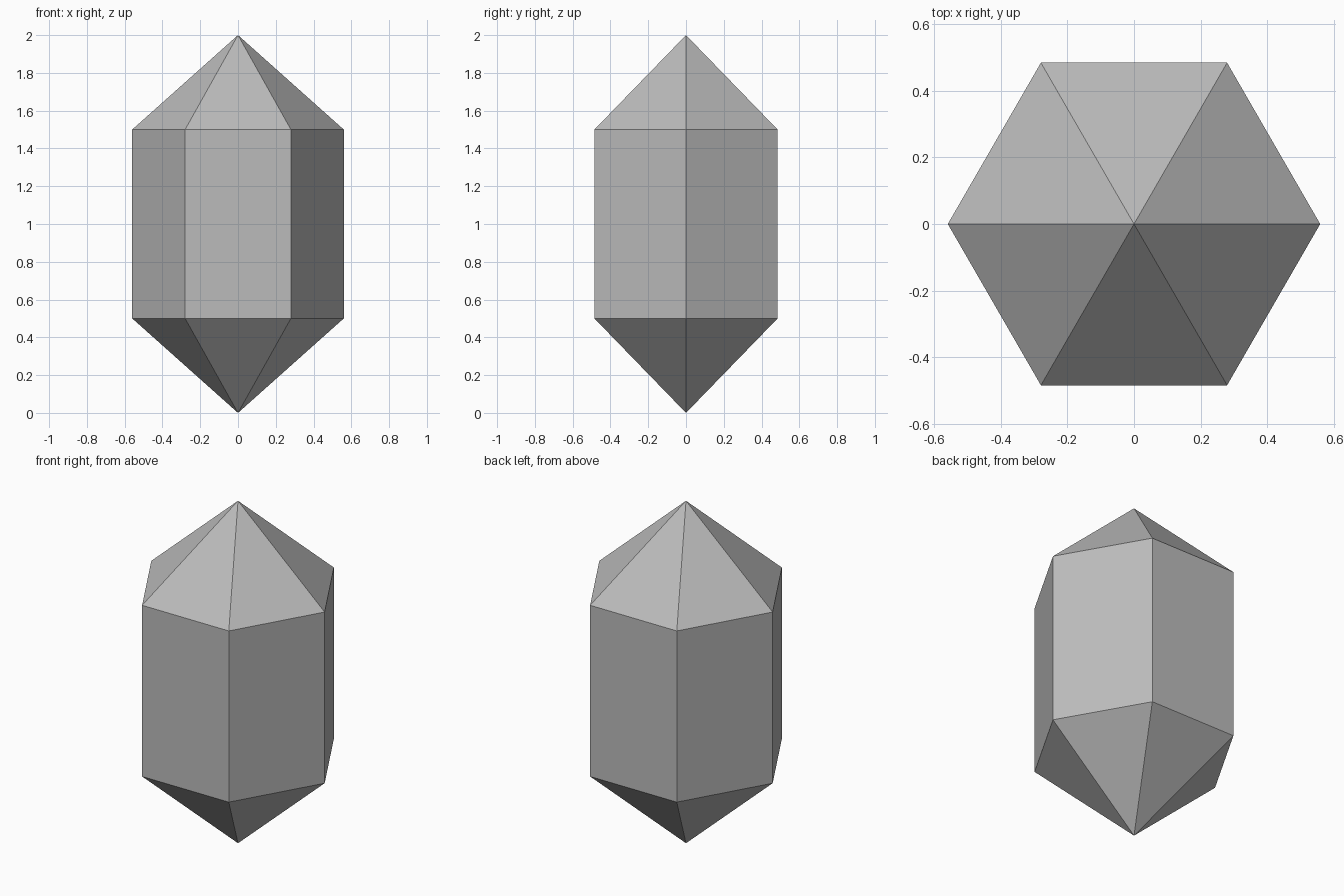
import bpy
import bmesh
from math import cos, sin, tau

cube = bpy.data.objects.get("Cube")
if cube:
    bpy.data.objects.remove(cube, do_unlink=True)

SIDES = 6
RADIUS = 0.56
LOW, HIGH, TIP = 0.5, 1.5, 2.0

# Plain grey stone
stone = bpy.data.materials.new("grey_stone")
stone.use_nodes = True
stone.diffuse_color = (0.5, 0.5, 0.5, 1)
shader = next(n for n in stone.node_tree.nodes if n.type == "BSDF_PRINCIPLED")
shader.inputs["Base Color"].default_value = stone.diffuse_color

bm = bmesh.new()


def ring(z):
    """Hexagonal ring of corners at height z, with a corner on the x axis."""
    return [bm.verts.new((RADIUS * cos(tau * i / SIDES),
                          RADIUS * sin(tau * i / SIDES), z))
            for i in range(SIDES)]


# Prism sides with a pointed cap at each end
bottom_tip = bm.verts.new((0, 0, 0))
top_tip = bm.verts.new((0, 0, TIP))
lower, upper = ring(LOW), ring(HIGH)
for i in range(SIDES):
    j = (i + 1) % SIDES
    bm.faces.new((lower[i], lower[j], upper[j], upper[i]))
    bm.faces.new((upper[i], upper[j], top_tip))
    bm.faces.new((lower[j], lower[i], bottom_tip))
bmesh.ops.recalc_face_normals(bm, faces=bm.faces[:])

mesh = bpy.data.meshes.new("crystal")
bm.to_mesh(mesh)
bm.free()
mesh.materials.append(stone)
crystal = bpy.data.objects.new("crystal", mesh)
bpy.context.collection.objects.link(crystal)
